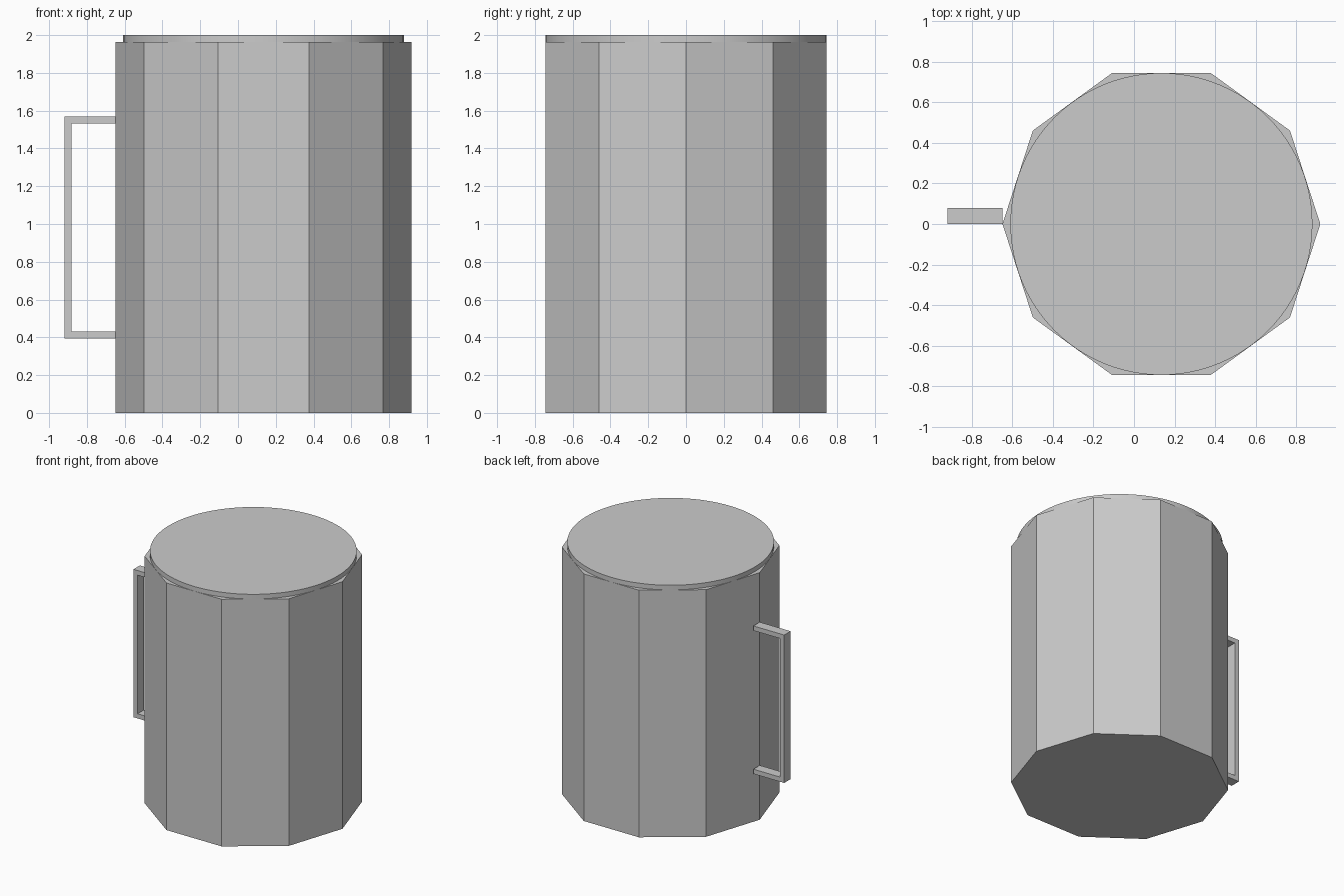
import bpy, bmesh
from math import radians

if "Cube" in bpy.data.objects:
    bpy.data.objects.remove(bpy.data.objects["Cube"])

CX = 0.135      # centre of the mug body
RIM_Z = 1.963   # top of the faceted body


def cylinder(name, sides, radius, z0, z1):
    bpy.ops.mesh.primitive_cylinder_add(vertices=sides, radius=radius, depth=z1 - z0,
                                        location=(CX, 0, (z0 + z1) / 2))
    ob = bpy.context.object
    ob.name = name
    return ob


# Ten-sided body with corners on the x axis
body = cylinder("mug_body", 10, 0.783, 0, RIM_Z)
body.rotation_euler.z = radians(18)

# Thin round lid on top
lid = cylinder("lid", 96, 0.744, RIM_Z, 2.0)
bpy.ops.object.shade_smooth_by_angle(angle=radians(30))

# Square C-shaped handle: a profile in xz, extruded along y
X_OUT, X_IN, X_END = -0.919, -0.882, -0.648
Z_LOW, Z_HIGH, T, WIDTH = 0.395, 1.57, 0.037, 0.08
profile = [(X_END, Z_LOW), (X_OUT, Z_LOW), (X_OUT, Z_HIGH), (X_END, Z_HIGH),
           (X_END, Z_HIGH - T), (X_IN, Z_HIGH - T), (X_IN, Z_LOW + T), (X_END, Z_LOW + T)]
bm = bmesh.new()
face = bm.faces.new([bm.verts.new((x, 0, z)) for x, z in profile])
ext = bmesh.ops.extrude_face_region(bm, geom=[face], use_keep_orig=True)
bmesh.ops.translate(bm, vec=(0, WIDTH, 0),
                    verts=[v for v in ext["geom"] if isinstance(v, bmesh.types.BMVert)])
bmesh.ops.recalc_face_normals(bm, faces=bm.faces)
mesh = bpy.data.meshes.new("handle")
bm.to_mesh(mesh)
bm.free()
handle = bpy.data.objects.new("handle", mesh)
bpy.context.collection.objects.link(handle)
